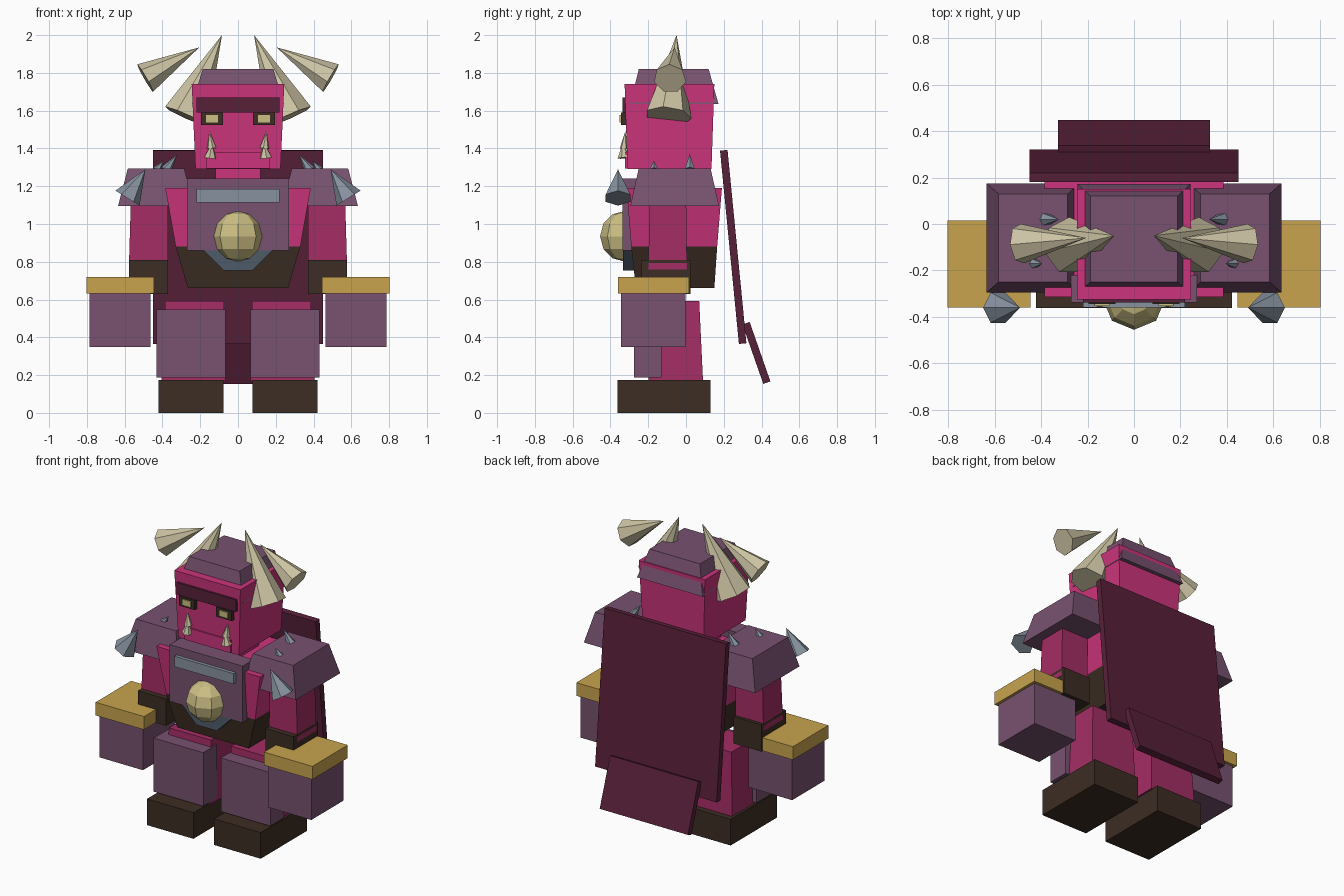
import bpy, bmesh
from math import radians
from mathutils import Vector, Matrix

cube = bpy.data.objects.get("Cube")
if cube:
    bpy.data.objects.remove(cube, do_unlink=True)


def material(name, hex_code):
    srgb = [int(hex_code[i:i + 2], 16) / 255 for i in (0, 2, 4)]
    rgba = [c / 12.92 if c < 0.04 else ((c + 0.055) / 1.055) ** 2.4 for c in srgb] + [1]
    m = bpy.data.materials.new(name)
    m.use_nodes = True
    m.diffuse_color = rgba
    m.node_tree.nodes["Principled BSDF"].inputs["Base Color"].default_value = rgba
    return m


pink = material("bright pink", "CC347C")
rose = material("deep rose", "A42D64")
purple = material("dusty purple", "785270")
maroon = material("dark maroon", "582039")
brown = material("dark brown", "3C2D23")
gold = material("gold", "C8A44E")
bone = material("bone", "CDC4A4")
cream = material("pale yellow", "CCBF84")
steel = material("steel", "87929F")
slate = material("slate", "4F5B69")


def finish(name, bm, mat):
    bmesh.ops.recalc_face_normals(bm, faces=bm.faces)
    mesh = bpy.data.meshes.new(name)
    bm.to_mesh(mesh)
    bm.free()
    mesh.materials.append(mat)
    ob = bpy.data.objects.new(name, mesh)
    bpy.context.collection.objects.link(ob)
    return ob


def block(name, mat, x, y, z, top_x=None, top_y=None, side=1):
    """Box from x, y, z ranges; the top may have its own x and y range."""
    bm = bmesh.new()
    bmesh.ops.create_cube(bm, size=2)
    for v in bm.verts:
        i, j, k = (int(c > 0) for c in v.co)
        xs = top_x if k and top_x else x
        ys = top_y if k and top_y else y
        v.co = (side * xs[i], ys[j], z[k])
    return finish(name, bm, mat)


def spike(name, mat, base, tip, radius, sides=6, side=1):
    """Cone from the centre of its base to its tip."""
    a = Vector((side * base[0], base[1], base[2]))
    b = Vector((side * tip[0], tip[1], tip[2]))
    axis = b - a
    turn = axis.to_track_quat('Z', 'Y').to_matrix().to_4x4()
    bm = bmesh.new()
    bmesh.ops.create_cone(bm, cap_ends=True, segments=sides, radius1=radius, radius2=0,
                          depth=axis.length,
                          matrix=Matrix.Translation((a + b) / 2) @ turn)
    return finish(name, bm, mat)


def slab(name, mat, half_width, top, bottom, thickness):
    """Hanging sheet between two (y, z) points on its mid line."""
    a, b = Vector((0, *top)), Vector((0, *bottom))
    run = b - a
    off = Vector((0, -run.z, run.y)).normalized() * thickness / 2
    bm = bmesh.new()
    bmesh.ops.create_cube(bm, size=2)
    for v in bm.verts:
        i, j, k = v.co
        v.co = (a if k > 0 else b) + off * j + Vector((i * half_width, 0, 0))
    return finish(name, bm, mat)


# Torso and waist
block("torso", pink, (-.33, .33), (-.29, .165), (.88, 1.19), (-.385, .385), (-.315, .19))
block("waist", brown, (-.265, .265), (-.265, .15), (.66, .88), (-.33, .33), (-.29, .165))
block("neck", pink, (-.12, .12), (-.2, .05), (1.15, 1.32))

# Chest armour
block("chest_plate", purple, (-.27, .27), (-.337, -.22), (.86, 1.24))
block("chest_bar", steel, (-.22, .22), (-.36, -.32), (1.115, 1.185))
bm = bmesh.new()
bmesh.ops.create_cone(bm, cap_ends=True, segments=8, radius1=.197, radius2=.197, depth=.1,
                      matrix=Matrix.Translation((0, -.283, .935))
                      @ Matrix.Rotation(radians(90), 4, 'X')
                      @ Matrix.Rotation(radians(22.5), 4, 'Z'))
finish("gem_mount", bm, slate)
bm = bmesh.new()
bmesh.ops.create_uvsphere(bm, u_segments=8, v_segments=6, radius=.135,
                          matrix=Matrix.Translation((0, -.32, .935)))
finish("belly_gem", bm, cream)

# Head and cap
block("head", pink, (-.225, .225), (-.31, .135), (1.29, 1.74), (-.245, .245), (-.325, .15))
block("jaw", pink, (-.17, .17), (-.322, -.28), (1.295, 1.38))
block("brow", maroon, (-.22, .22), (-.337, -.29), (1.59, 1.67))
block("cap", purple, (-.243, .243), (-.295, .172), (1.635, 1.82), (-.187, .187), (-.25, .12))

# Cape
slab("cape_upper", maroon, .45, (.2, 1.39), (.3, .367), .04)
slab("cape_lower", maroon, .327, (.318, .475), (.428, .16), .04)

for side, tag in ((1, "left"), (-1, "right")):
    def part(name, mat, *args):
        return block(f"{tag}_{name}", mat, *args, side=side)

    def point(name, mat, *args):
        return spike(f"{tag}_{name}", mat, *args, side=side)

    # Face
    part("eye_socket", brown, (.08, .195), (-.345, -.29), (1.525, 1.59))
    part("eye", cream, (.105, .17), (-.352, -.34), (1.537, 1.577))
    point("lower_tusk", bone, (.147, -.328, 1.35), (.138, -.335, 1.43), .034)
    point("upper_tusk", bone, (.14, -.325, 1.4), (.15, -.322, 1.49), .026)

    # Horns
    point("inner_horn", bone, (.275, -.095, 1.57), (.085, -.05, 2), .125, 7)
    point("outer_horn", bone, (.49, -.085, 1.77), (.205, -.06, 1.935), .087, 7)

    # Shoulders
    part("shoulder_pad", purple, (.235, .635), (-.295, .175), (1.095, 1.295),
         (.285, .583), (-.25, .13))
    point("large_shoulder_spike", steel, (.585, -.36, 1.137), (.49, -.36, 1.29), .075)
    point("rear_shoulder_spike", steel, (.38, .02, 1.285), (.322, .02, 1.37), .03)
    point("front_shoulder_spike", steel, (.43, -.17, 1.285), (.395, -.17, 1.335), .024)

    # Arms
    part("arm", rose, (.37, .578), (-.2, .005), (.76, 1.2), (.37, .565), (-.19, 0))
    part("bracer", brown, (.37, .577), (-.235, .025), (.63, .81))
    part("cuff", gold, (.445, .803), (-.36, .015), (.632, .72))
    part("gauntlet", purple, (.463, .785), (-.345, -.003), (.35, .64))

    # Legs
    part("leg", rose, (.065, .405), (-.2, .09), (.17, .592), (.075, .385), (-.18, .07))
    part("shin_guard", purple, (.065, .432), (-.275, -.13), (.188, .547))
    part("foot", brown, (.077, .422), (-.362, .13), (0, .175))
